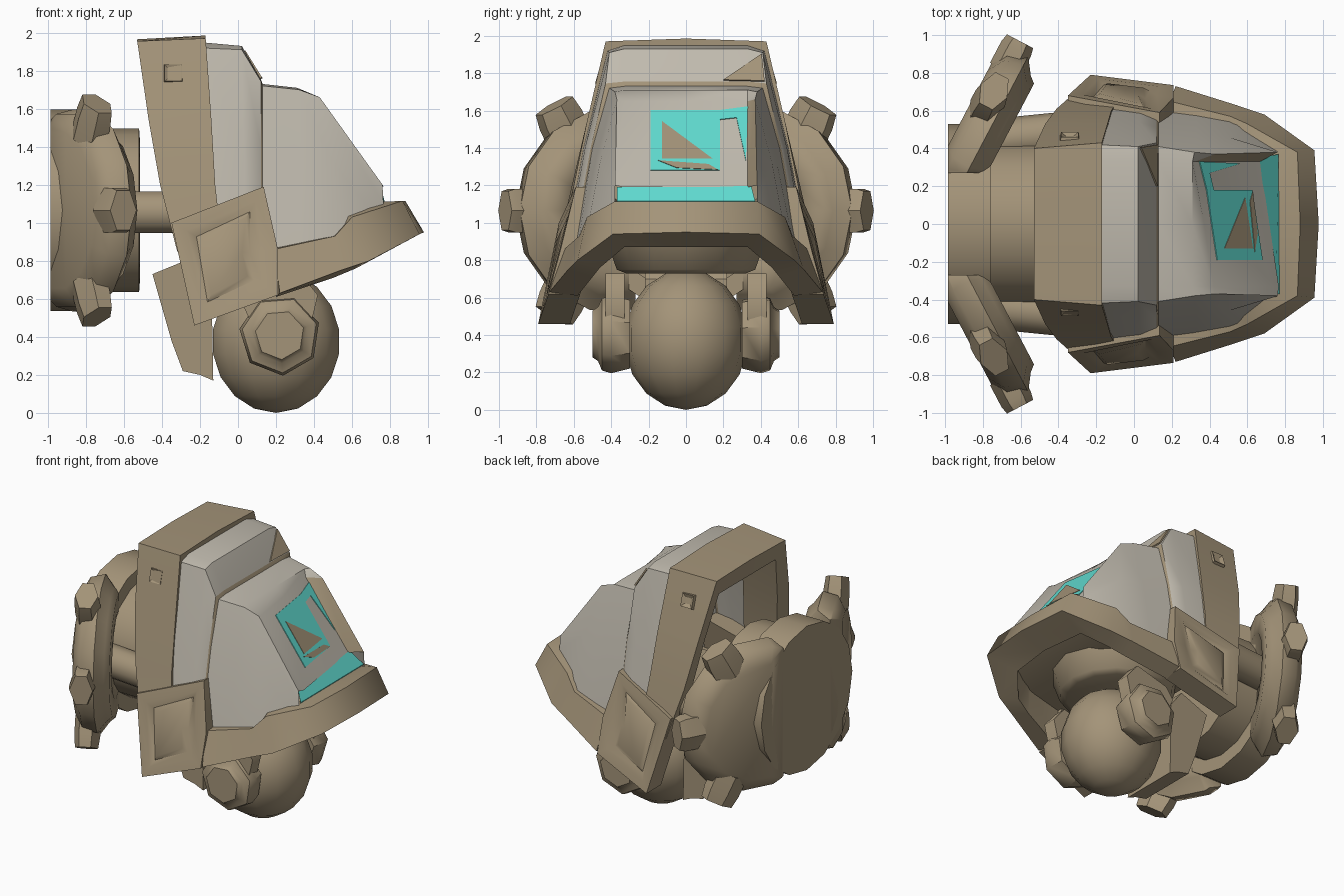
import bpy, bmesh, math
from mathutils import Vector, Matrix

if "Cube" in bpy.data.objects:
    bpy.data.objects.remove(bpy.data.objects["Cube"])


def material(name, rgb):
    m = bpy.data.materials.new(name)
    m.diffuse_color = (*rgb, 1)
    m.use_nodes = True
    m.node_tree.nodes["Principled BSDF"].inputs["Base Color"].default_value = m.diffuse_color
    return m


TAN = material("tan armour", (0.37, 0.295, 0.19))
GREY = material("pale grey shell", (0.53, 0.495, 0.425))
CYAN = material("cyan glass", (0.12, 0.72, 0.64))


def finish(name, bm, mats, angle=60):
    bmesh.ops.recalc_face_normals(bm, faces=bm.faces)
    me = bpy.data.meshes.new(name)
    bm.to_mesh(me)
    bm.free()
    for m in mats:
        me.materials.append(m)
    me.shade_smooth()
    me.set_sharp_from_angle(angle=math.radians(angle))
    ob = bpy.data.objects.new(name, me)
    bpy.context.collection.objects.link(ob)
    return ob


def skin(rings, closed=True, cap=True):
    """Join a row of cross-sections into a surface."""
    bm = bmesh.new()
    rows = [[bm.verts.new(p) for p in r] for r in rings]
    n = len(rows[0])
    for i, (a, b) in enumerate(zip(rows, rows[1:])):
        for j in range(n if closed else n - 1):
            k = (j + 1) % n
            bm.faces.new((a[j], a[k], b[k], b[j])).material_index = i
    if cap:
        bm.faces.new(rows[0])
        bm.faces.new(rows[-1])
    return bm


def flip(p, s=-1):
    return (p[0], s * p[1], p[2])


def circle(c, axis, r, n, turn=0.0):
    q = Vector(axis).to_track_quat('Z', 'Y')
    return [Vector(c) + q @ Vector((r * math.cos(t), r * math.sin(t), 0))
            for t in (turn + 2 * math.pi * i / n for i in range(n))]


def lathe(c, axis, steps, n, turn=0.0):
    """Round part from (distance along axis, radius) steps."""
    d = Vector(axis).normalized()
    return skin([circle(Vector(c) + d * h, d, r, n, turn) for h, r in steps])


def arch(name, half):
    full = [[flip(p) for p in r] for r in reversed(half[1:])] + half
    finish(name, skin(full), [TAN])


def slope(y, z, lift=0.0):
    """Point on the sunken, slightly skewed front of the canopy."""
    return Vector((.40 + (1.65 - z) * .751 - .15 * (y + .19), y, z)) + Vector((.794, .119, .596)) * lift


# canopy shell: lower edge, middle and shoulder, then the crown (x, z); no x means the sunken front
sections = [
    ([(-.22, .66, .85), (-.2, .55, 1.4), (-.2, .42, 1.92)], -.2, 1.95),
    ([(.04, .64, .85), (.03, .54, 1.4), (.02, .41, 1.91)], .02, 1.93),
    ([(.12, .61, .85), (.12, .51, 1.4), (.12, .43, 1.745)], .12, 1.755),
    ([(.13, .60, .85), (.13, .50, 1.4), (.13, .41, 1.72)], .13, 1.73),
    ([(.33, .58, .86), (.33, .48, 1.35), (.32, .38, 1.70)], .31, 1.71),
    ([(.56, .54, .90), (.5, .46, 1.32), (.43, .37, 1.66)], None, 1.65),
    ([(.76, .38, .98), (.765, .38, 1.1), (.76, .38, 1.2)], None, 1.19)]
rings = []
for half, x, z in sections:
    crown = [slope(y, z) if x is None else (x, y, z) for y in (.33, 0, -.33)]
    rings.append(half + crown + [flip(p) for p in reversed(half)])
bm = skin(rings, closed=False, cap=False)
for f in bm.faces:
    c = f.calc_center_median()
    f.material_index = 1 if f.material_index == 2 or (c.x > .5 and .32 < c.y < .39 and c.z > 1.25) else 0
finish("canopy_shell", bm, [GREY, TAN], 35)


# thin coloured panels laid on the sloping canopy front
def panel(name, yz, mat, lift):
    finish(name, skin([[slope(y, z, h) for y, z in yz] for h in (0, lift)]), [mat], 20)


panel("window", [(-.19, 1.28), (.18, 1.28), (.18, 1.6), (-.19, 1.6)], CYAN, .005)
panel("window_wing", [(.18, 1.6), (.33, 1.62), (.32, 1.33), (.27, 1.56), (.18, 1.55)], CYAN, .005)
panel("window_inner_plate", [(-.13, 1.54), (-.13, 1.34), (.14, 1.34)], TAN, .008)
panel("window_sill", [(-.15, 1.33), (.12, 1.31), (.17, 1.28), (-.05, 1.29)], TAN, .008)
ledge = [Vector((.752, -.37, 1.185)), slope(.35, 1.19), Vector((.765, .37, 1.11)), Vector((.77, -.37, 1.11))]
finish("lower_glass", skin([[p + Vector((0, 0, h)) for p in ledge] for h in (0, .006)]), [CYAN], 20)
finish("canopy_step_patch", skin([[(.12 - (z - 1.755) * .62 + h, y, z + h * .6)
       for y, z in ((.2, 1.76), (.42, 1.755), (.405, 1.9))] for h in (0, .009)]), [TAN], 20)

# front rim, wrapping round the canopy foot
arch("front_rim", [
    [(.76, 0, 1.11), (.88, 0, 1.115), (.978, 0, .95), (.78, 0, .87)],
    [(.75, .34, 1.11), (.865, .38, 1.115), (.955, .39, .94), (.74, .33, .87)],
    [(.56, .44, 1.04), (.60, .53, 1.03), (.69, .58, .80), (.62, .46, .76)],
    [(.50, .48, .93), (.51, .57, .93), (.54, .63, .75), (.5, .50, .71)],
    [(.19, .54, .87), (.19, .65, .86), (.22, .73, .63), (.2, .58, .61)]])

# rear hoop over the back of the canopy
arch("rear_hoop", [
    [(-.53, 0, 1.965), (-.17, 0, 1.985), (-.17, 0, 1.86), (-.5, 0, 1.83)],
    [(-.53, .40, 1.955), (-.17, .43, 1.97), (-.17, .36, 1.86), (-.5, .33, 1.83)],
    [(-.47, .53, 1.54), (-.14, .53, 1.54), (-.15, .45, 1.52), (-.45, .42, 1.52)],
    [(-.41, .61, 1.2), (-.12, .60, 1.2), (-.12, .50, 1.2), (-.40, .49, 1.2)],
    [(-.32, .69, .85), (-.08, .66, .85), (-.1, .55, .85), (-.3, .56, .85)]])

# rear drum between the two back discs
finish("rear_drum", lathe((0, 0, 1.065), (-1, 0, 0),
       [(.515, .36), (.52, .43), (.76, .43), (.76, .53), (.985, .53)], 16), [TAN])

# head ball with its collar and underside
bm = bmesh.new()
bmesh.ops.create_uvsphere(bm, u_segments=14, v_segments=9, radius=1,
                          matrix=Matrix.Translation((.2, 0, .375)) @ Matrix.Diagonal((.345, .33, .375, 1)))
finish("ball", bm, [TAN], 60)
finish("ball_collar", lathe((.16, 0, 0), (0, 0, 1), [(.73, .33), (.75, .38), (.95, .45)], 14), [TAN])
finish("underside", skin([[(-.2, y, .82), (.5, y * .9, .88), (.74, y * .65, .96), (.7, y * .65, 1.0), (-.2, y, .9)]
                          for y in (-.57, .57)]), [TAN])
neck = [(-.45, .73), (-.23, .82), (-.14, .7), (-.13, .17), (-.2, .2), (-.29, .22), (-.35, .38)]
finish("neck_bracket", skin([[(x, y, z) for x, z in neck] for y in (-.22, .22)]), [TAN], 35)

for side, s in (("right", -1), ("left", 1)):
    # square corner block with a shallow sunken diamond
    outer = [(-.35, .68, 1.0), (.135, .59, 1.19), (.21, .67, .86), (.21, .735, .62), (-.23, .79, .46)]
    bm = skin([[(x, s * (y - .17), z) for x, y, z in outer], [flip(p, s) for p in outer]])
    bmesh.ops.recalc_face_normals(bm, faces=bm.faces)
    face = max(bm.faces, key=lambda f: s * f.calc_center_median().y)
    for t, d in ((.09, .0), (.06, -.02), (.04, .02)):
        bmesh.ops.inset_region(bm, faces=[face], thickness=t, depth=d)
    finish(side + "_corner_block", bm, [TAN], 50)

    # small stud on the hoop
    finish(side + "_hoop_stud", lathe((-.34, s * .445, 1.78), (0, s, .3),
           [(0, .075), (.03, .065), (.015, .03)], 4, math.pi / 4), [TAN], 20)

    # ear disc and its lifting arm
    finish(side + "_ear", lathe((.22, 0, .41), (0, s, 0),
           [(.30, .19), (.40, .215), (.45, .20), (.47, .15), (.50, .13)], 7, .3), [TAN], 50)
    arm = [(.02, .58), (.08, .66), (.33, .73), (.42, .62), (.38, .45), (.08, .45)]
    finish(side + "_ear_arm", skin([[(x, s * y, z) for x, z in arm] for y in (.33, .43)]), [TAN])

    # axle from hoop to back disc
    finish(side + "_axle", lathe((-.76, s * .44, 1.055), (1, s * .1, 0),
           [(0, .115), (.42, .115)], 10), [TAN])

    # tilted back disc, trimmed flat towards the middle
    hub = Vector((-.84, s * .42, 1.065))
    normal = Vector((.885, -s * .465, 0))
    bm = lathe(hub, normal, [(-.125, .42), (-.07, .52), (.03, .545), (.09, .46), (.125, .43), (.125, .3), (.10, .27)], 14)
    for co, no in (((0, s * .27, 0), (0, -s, 0)), ((-.985, 0, 0), (-1, 0, 0))):
        cut = bmesh.ops.bisect_plane(bm, geom=bm.verts[:] + bm.edges[:] + bm.faces[:],
                                     plane_co=co, plane_no=no, clear_outer=True)
        edges = [e for e in cut["geom_cut"] if isinstance(e, bmesh.types.BMEdge)]
        if edges:
            bmesh.ops.holes_fill(bm, edges=edges, sides=0)
    finish(side + "_back_disc", bm, [TAN])

    # three flattened knobs round the disc edge
    along = Vector((.465, s * .885, 0))
    for i, (a, reach) in enumerate(((-62, .635), (0, .595), (62, .635))):
        d = along * math.cos(math.radians(a)) + Vector((0, 0, math.sin(math.radians(a))))
        bm = lathe(hub, d, [(.42, .135), (.55, .135), (reach, .12)], 6)
        for v in bm.verts:
            v.co -= normal * ((v.co - hub).dot(normal) * .35 + .045)
        finish(f"{side}_disc_knob_{i + 1}", bm, [TAN], 35)
